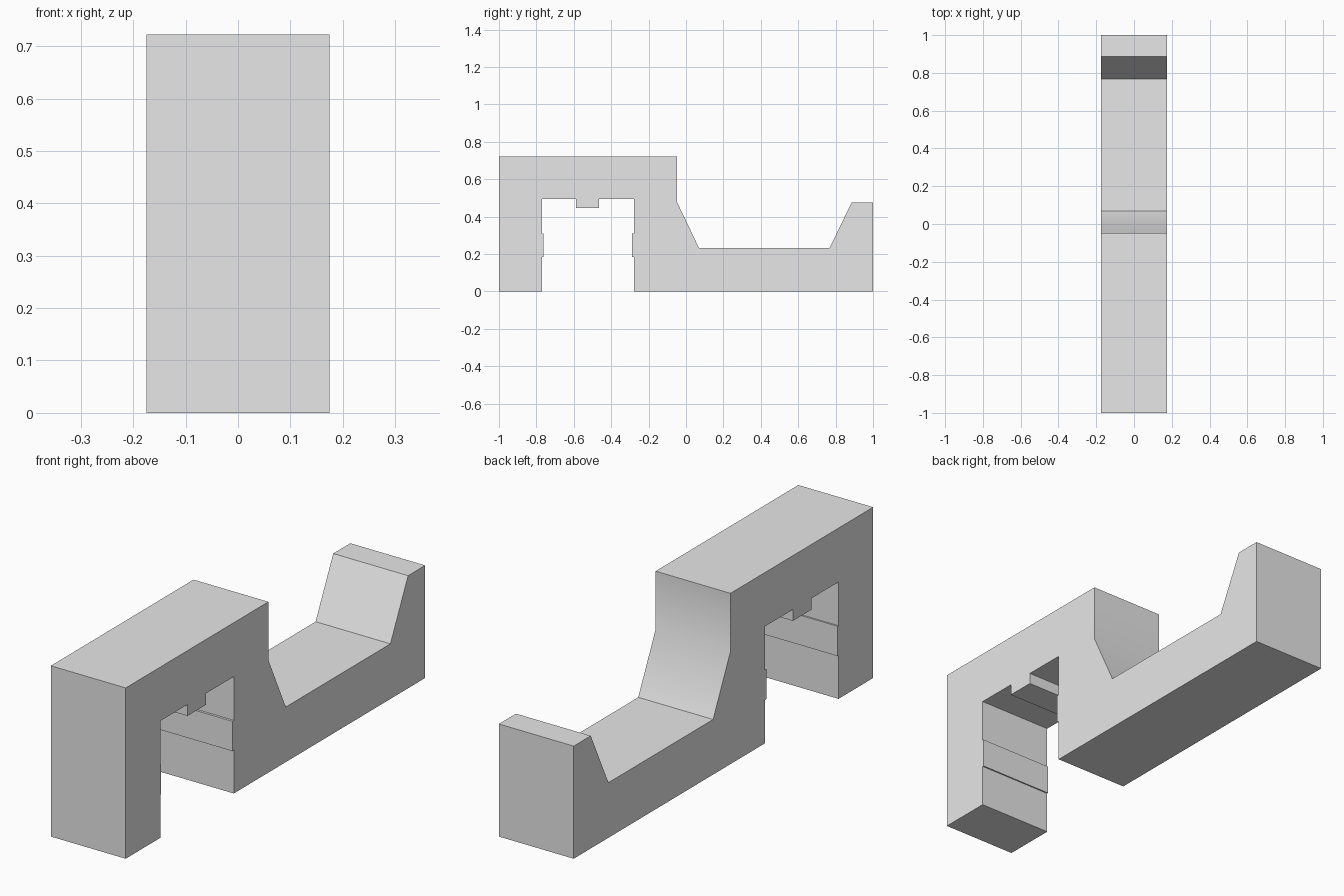
import bpy
import bmesh

cube = bpy.data.objects.get("Cube")
if cube:
    bpy.data.objects.remove(cube, do_unlink=True)

HALF_WIDTH = 0.175
TOP, CEILING, FLOOR, LIP = 0.722, 0.494, 0.233, 0.476
PAD_LOW, PAD_HIGH = 0.183, 0.309

grey = bpy.data.materials.new("plain grey")
grey.use_nodes = True
colour = (0.8, 0.8, 0.8, 1)
grey.diffuse_color = colour
grey.node_tree.nodes["Principled BSDF"].inputs["Base Color"].default_value = colour

# Side outline (y, z): front leg, arch with tab and pads, rear tray, upper block
outline = [
    (-1, 0), (-0.769, 0),
    (-0.769, PAD_LOW), (-0.763, PAD_LOW), (-0.763, PAD_HIGH), (-0.769, PAD_HIGH),
    (-0.769, CEILING), (-0.587, CEILING), (-0.587, 0.446),
    (-0.464, 0.446), (-0.464, CEILING), (-0.278, CEILING),
    (-0.278, PAD_HIGH), (-0.288, PAD_HIGH), (-0.288, PAD_LOW), (-0.278, PAD_LOW),
    (-0.278, 0), (1, 0),
    (1, LIP), (0.886, LIP), (0.768, FLOOR), (0.069, FLOOR),
    (-0.047, LIP), (-0.047, TOP), (-1, TOP),
]

# Extrude the outline across the width
bm = bmesh.new()
side = bm.faces.new([bm.verts.new((-HALF_WIDTH, y, z)) for y, z in outline])
result = bmesh.ops.extrude_face_region(bm, geom=[side], use_keep_orig=True)
moved = [g for g in result["geom"] if isinstance(g, bmesh.types.BMVert)]
bmesh.ops.translate(bm, verts=moved, vec=(2 * HALF_WIDTH, 0, 0))
bmesh.ops.recalc_face_normals(bm, faces=bm.faces)

mesh = bpy.data.meshes.new("arched_bracket")
bm.to_mesh(mesh)
bm.free()
mesh.materials.append(grey)
bracket = bpy.data.objects.new("arched_bracket", mesh)
bpy.context.collection.objects.link(bracket)

# Smooth only the shallow bend from the wall into the ramp
bpy.ops.object.select_all(action="DESELECT")
bracket.select_set(True)
bpy.context.view_layer.objects.active = bracket
bpy.ops.object.shade_smooth_by_angle(angle=0.5236)
